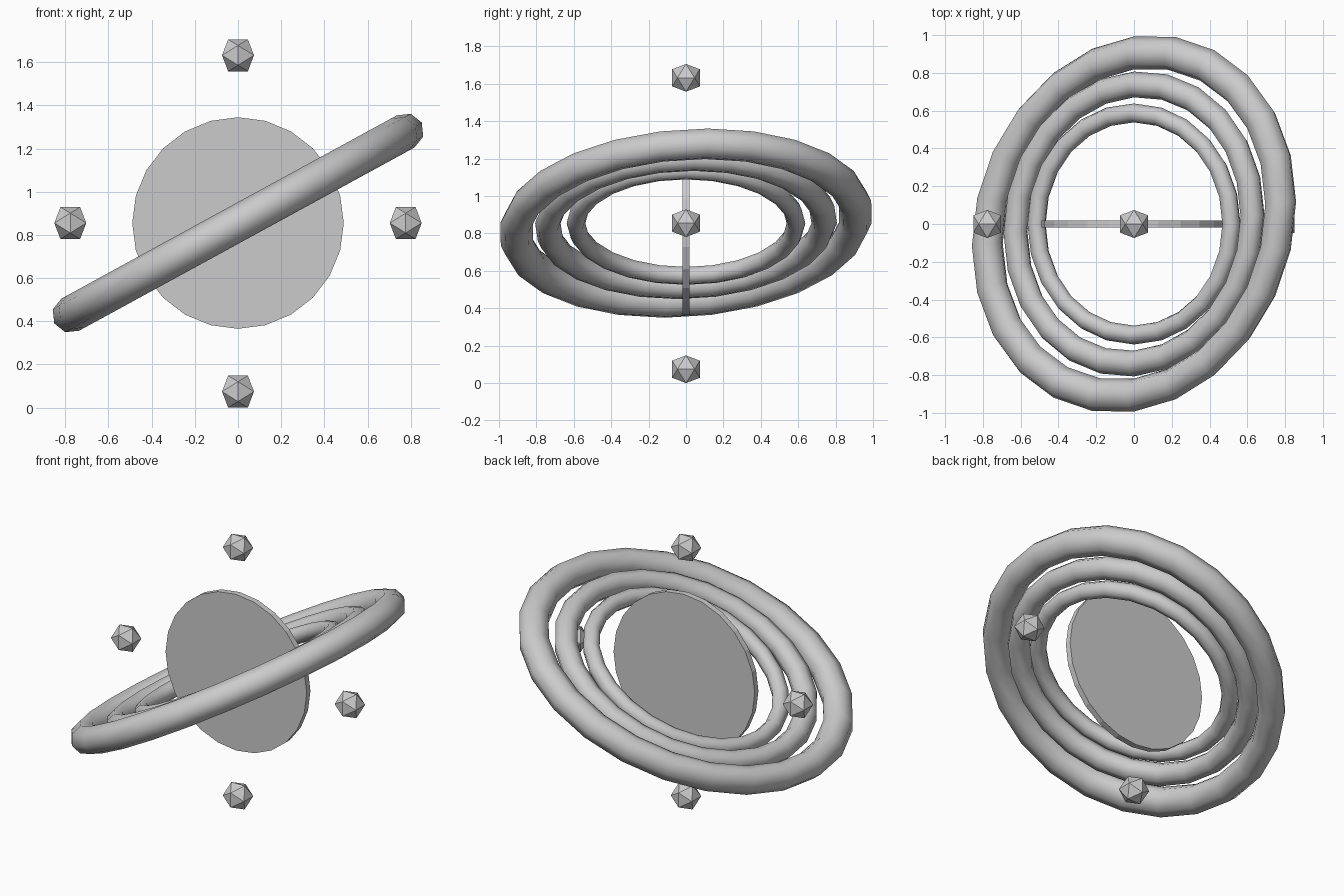
import bpy, bmesh, math
from mathutils import Matrix, Vector

if "Cube" in bpy.data.objects:
    bpy.data.objects.remove(bpy.data.objects["Cube"])

CENTRE = Vector((0, 0, 0.855))
TILT = Matrix.Rotation(-0.5, 4, 'Y')


def ring(name, major, minor, stretch, skew):
    # torus slightly skewed in its own plane, then tilted up towards +x
    bpy.ops.mesh.primitive_torus_add(major_segments=24, minor_segments=8,
                                     major_radius=major, minor_radius=minor)
    ob = bpy.context.object
    ob.name = name
    shear = Matrix.Identity(4)
    shear[1][0] = stretch * skew
    shear[1][1] = stretch * math.sqrt(1 - skew * skew)
    ob.data.transform(TILT @ shear)
    ob.location = CENTRE
    bpy.ops.object.shade_smooth()


def bead(name, offset, size=0.074):
    # icosahedron as the hull of three golden rectangles
    phi = (1 + math.sqrt(5)) / 2
    bm = bmesh.new()
    for a in (-1, 1):
        for b in (-phi, phi):
            for co in ((a, 0, b), (0, b, a), (b, a, 0)):
                bm.verts.new(Vector(co) * size / phi)
    bmesh.ops.convex_hull(bm, input=bm.verts[:])
    bmesh.ops.recalc_face_normals(bm, faces=bm.faces[:])
    me = bpy.data.meshes.new(name)
    bm.to_mesh(me)
    bm.free()
    ob = bpy.data.objects.new(name, me)
    ob.location = CENTRE + Vector(offset)
    bpy.context.collection.objects.link(ob)


# thin upright disc
bpy.ops.mesh.primitive_cylinder_add(vertices=24, radius=0.49, depth=0.037,
                                    location=CENTRE, rotation=(math.pi / 2, 0, 0))
bpy.context.object.name = "centre_disc"

# three nested tilted rings
ring("outer_ring", 0.885, 0.085, 1.031, 0.12)
ring("middle_ring", 0.715, 0.066, 1.035, 0.06)
ring("inner_ring", 0.588, 0.05, 1.0, 0.0)

# four floating beads
D = 0.777
bead("right_bead", (D, 0, 0))
bead("left_bead", (-D, 0, 0))
bead("top_bead", (0, 0, D))
bead("bottom_bead", (0, 0, -0.781))
